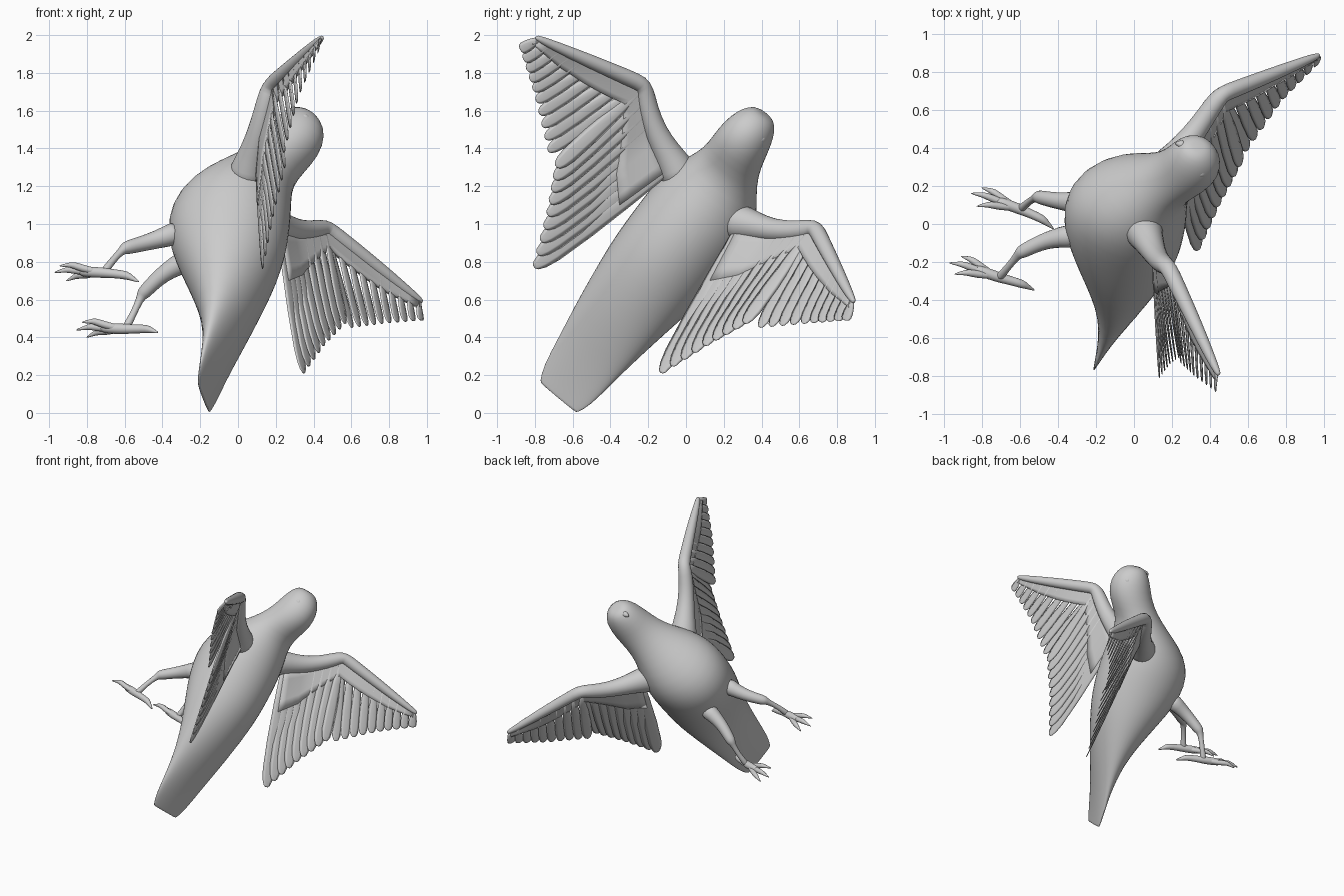
import bpy, bmesh, math
from mathutils import Vector, Matrix

if "Cube" in bpy.data.objects:
    bpy.data.objects.remove(bpy.data.objects["Cube"])

# Bird space: X = sideways, Y = tail to head, Z = towards the back; POSE tilts it into place
R = Vector((0.235, 0.747, -0.622)).normalized()
U = Vector((0.242, 0.575, 0.782))
U = (U - R * U.dot(R)).normalized()
D = R.cross(U)
POSE = Matrix.Translation((-0.18, -0.67, 0.09)) @ Matrix((R, U, D)).transposed().to_4x4()


def finish(name, bm, mirror=False, subsurf=0, thick=0):
    bmesh.ops.recalc_face_normals(bm, faces=bm.faces)
    me = bpy.data.meshes.new(name)
    bm.to_mesh(me)
    bm.free()
    for p in me.polygons:
        p.use_smooth = True
    ob = bpy.data.objects.new(name, me)
    bpy.context.collection.objects.link(ob)
    ob.matrix_world = POSE
    if thick:
        m = ob.modifiers.new("thickness", 'SOLIDIFY')
        m.thickness = thick
        m.offset = 0
    if mirror:
        ob.modifiers.new("mirror", 'MIRROR').use_mirror_merge = False
    if subsurf:
        m = ob.modifiers.new("smooth", 'SUBSURF')
        m.levels = m.render_levels = subsurf
    return ob


def loft(bm, rings):
    vr = [[bm.verts.new(p) for p in r] for r in rings]
    n = len(vr[0])
    for a, b in zip(vr, vr[1:]):
        for i in range(n):
            j = (i + 1) % n
            bm.faces.new((a[i], a[j], b[j], b[i]))
    bm.faces.new(vr[0])
    bm.faces.new(vr[-1])


def tube(bm, path, radii, seg=10, up=Vector((0.13, 0.31, 0.94))):
    pts = [Vector(p) for p in path]
    rings = []
    for i, (p, r) in enumerate(zip(pts, radii)):
        t = (pts[min(i + 1, len(pts) - 1)] - pts[max(i - 1, 0)]).normalized()
        s = t.cross(up).normalized()
        n = s.cross(t)
        rings.append([p + (s * math.cos(k * math.tau / seg) + n * math.sin(k * math.tau / seg)) * r
                      for k in range(seg)])
    loft(bm, rings)


def along(path, t):
    pts = [Vector(p) for p in path]
    f = min(max(t, 0), 1) * (len(pts) - 1)
    i = min(int(f), len(pts) - 2)
    return pts[i].lerp(pts[i + 1], f - i)


def feather(bm, root, tip, width, normal, twist):
    t = (tip - root).normalized()
    n = (normal - t * normal.dot(t)).normalized()
    n = Matrix.Rotation(twist, 3, t) @ n
    s = t.cross(n)
    rings = []
    for f, w in ((0, .5), (.3, .8), (.6, 1), (.85, 1), (.94, .8), (.985, .5), (1, .2)):
        p = root.lerp(tip, f) + n * 0.01 * f * f
        h = 0.006 * (1.1 - f) + .002
        x = s * w * width / 2
        rings.append([p + x, p + x * .5 + n * h, p - x * .5 + n * h, p - x, p - x * .5 - n * h, p + x * .5 - n * h])
    loft(bm, rings)


# Body with tail and head: position, half width, belly, back
SECTIONS = [(-.012, .128, -.008, .008), (-.008, .131, -.009, .009), (.06, .168, -.02, .018), (.25, .195, -.05, .05),
            (.45, .228, -.115, .10), (.62, .255, -.21, .14), (.80, .283, -.335, .175), (.95, .295, -.43, .19),
            (1.10, .30, -.485, .183), (1.25, .298, -.47, .16), (1.38, .26, -.385, .13),
            (1.50, .193, -.26, .11), (1.60, .16, -.17, .165), (1.70, .15, -.11, .215),
            (1.80, .134, -.08, .215), (1.87, .105, -.05, .178), (1.91, .07, -.015, .13), (1.918, .03, .03, .09)]
bm = bmesh.new()
rings = []
for y, w, lo, hi in SECTIONS:
    c, h = (lo + hi) / 2, (hi - lo) / 2
    rings.append([(w * math.cos(k * math.tau / 24), y, c + h * math.sin(k * math.tau / 24)) for k in range(24)])
loft(bm, rings)
finish("body", bm, subsurf=1)

# Short hooked beak
bm = bmesh.new()
tube(bm, [(0, 1.83, .02), (0, 1.875, -.01), (0, 1.885, -.04), (0, 1.865, -.06)], [.045, .035, .02, .004], 8,
     Vector((1, 0, 0)))
finish("beak", bm, subsurf=1)

# Eyes, nearly flush with the head
bm = bmesh.new()
bmesh.ops.create_uvsphere(bm, u_segments=16, v_segments=10, radius=.03,
                          matrix=Matrix.Translation((.082, 1.815, .12)))
finish("eyes", bm, mirror=True)

# Wing bones
bm = bmesh.new()
tube(bm, [(.16, 1.31, -.06), (.24, 1.36, -.035), (.32, 1.40, .0), (.42, 1.455, .04), (.52, 1.535, .075),
          (.59, 1.61, .10), (.615, 1.63, .12), (.68, 1.622, .175), (.87, 1.597, .335), (1.03, 1.575, .465),
          (1.115, 1.565, .535), (1.128, 1.565, .546)],
     [.12, .098, .078, .063, .055, .052, .047, .045, .038, .028, .018, .008], 12)
finish("wing_arms", bm, mirror=True, subsurf=1)

# Feather rows: roots on the bones, tips along the trailing edge
ARM = [(.25, 1.33, .02), (.42, 1.44, .05), (.60, 1.61, .12)]
ARM_TIPS = [(.455, .53, .30), (.56, .80, .315), (.67, 1.04, .346)]
HAND = [(.61, 1.61, .125), (.87, 1.58, .335), (1.11, 1.56, .53)]
HAND_TIPS = [(.755, 1.08, .355), (.975, 1.29, .435), (1.155, 1.46, .548)]
NORMAL = Vector((-.45, -.1, .88))
for name, roots, tips, count, w0, w1 in (("secondary_feathers", ARM, ARM_TIPS, 9, .10, .088),
                                         ("primary_feathers", HAND, HAND_TIPS, 10, .08, .064)):
    bm = bmesh.new()
    for i in range(count):
        t = i / (count - 1)
        feather(bm, along(roots, t), along(tips, t), w0 + (w1 - w0) * t, NORMAL, math.radians(-10))
    finish(name, bm, mirror=True)

# Covert sheet that fills the front part of each wing
ROOTS, ENDS = ARM + HAND[1:], ARM_TIPS[:2] + [(.70, 1.05, .35)] + HAND_TIPS[1:]
bm = bmesh.new()
grid = []
for i in range(17):
    reach = .2 + .16 * min(1, abs(i - 8) / 5)
    grid.append([bm.verts.new(along(ROOTS, i / 16).lerp(along(ENDS, i / 16), reach * j / 4)) for j in range(5)])
for a, b in zip(grid, grid[1:]):
    for j in range(4):
        bm.faces.new((a[j], a[j + 1], b[j + 1], b[j]))
finish("wing_coverts", bm, mirror=True, thick=.02)

# Legs: feathered thigh, thin shank
bm = bmesh.new()
tube(bm, [(.115, 1.0, -.36), (.122, .955, -.43), (.14, .905, -.50), (.165, .86, -.55), (.19, .82, -.592),
          (.198, .805, -.604), (.205, .785, -.612), (.23, .70, -.635), (.24, .62, -.655), (.242, .60, -.66)],
     [.075, .057, .047, .042, .039, .034, .021, .018, .024, .02], 10)
finish("legs", bm, mirror=True, subsurf=1)

# Feet: long sole with three front toes and one back toe, each ending in a claw
bm = bmesh.new()
tube(bm, [(.215, .572, -.455), (.222, .59, -.50), (.228, .605, -.53), (.235, .605, -.60), (.24, .605, -.67),
          (.24, .605, -.75), (.24, .605, -.80)],
     [.004, .014, .025, .024, .03, .03, .024], 10, Vector((0, 1, 0)))
for x, z in ((.175, -.885), (.245, -.935), (.305, -.89)):
    base, tip = Vector((.24, .605, -.68)), Vector((x, .585, z))
    lift = Vector((0, .022, 0))
    tube(bm, [base, base.lerp(tip, .45) + lift * .4, base.lerp(tip, .68) + lift, base.lerp(tip, .8) + lift * .7, tip],
         [.02, .022, .02, .013, .003], 8, Vector((0, 1, 0)))
finish("feet", bm, mirror=True, subsurf=1)
